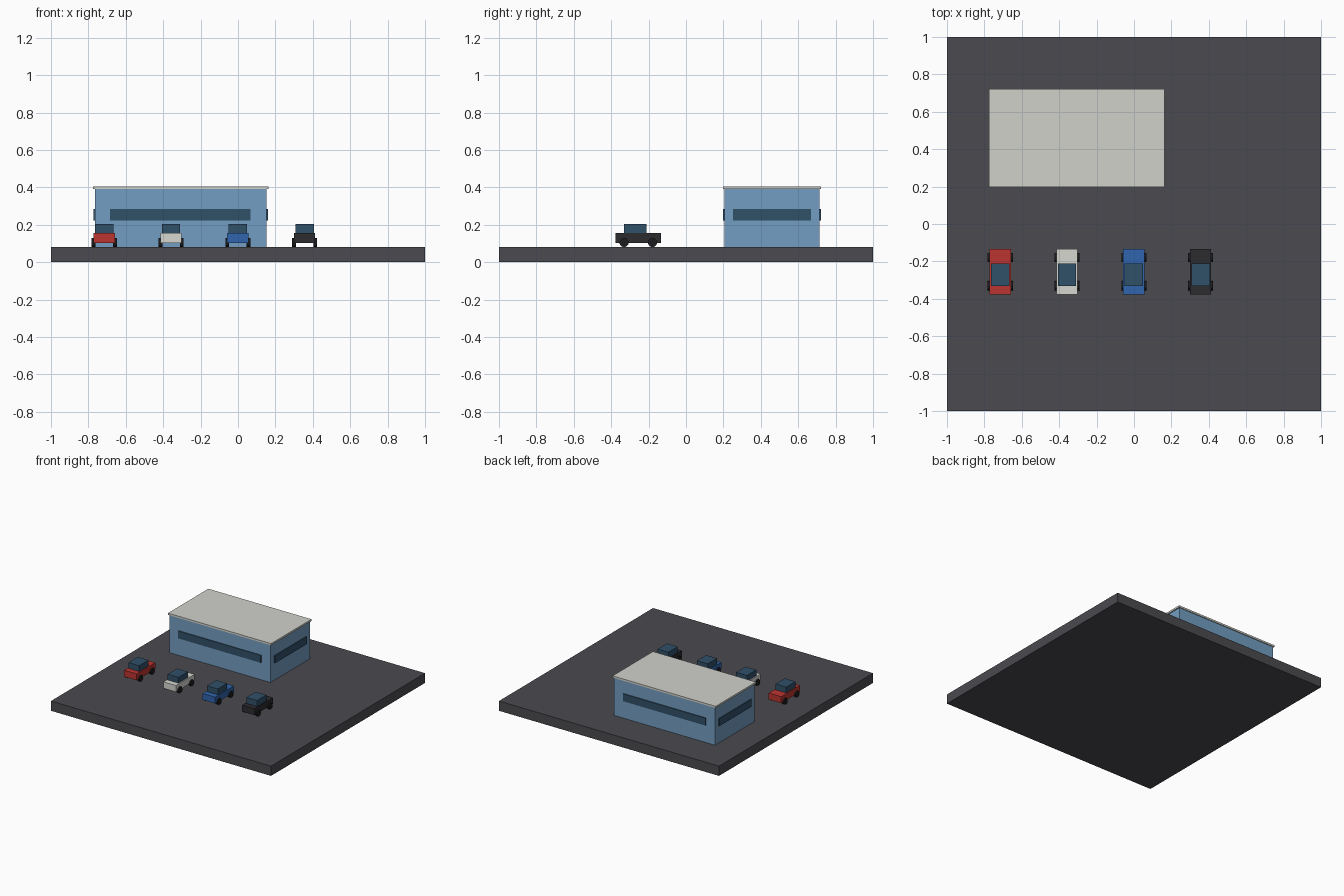
import bpy
from math import pi

if "Cube" in bpy.data.objects:
    bpy.data.objects.remove(bpy.data.objects["Cube"])


def mat(name, rgb):
    m = bpy.data.materials.new(name)
    m.diffuse_color = (*rgb, 1)
    m.use_nodes = True
    m.node_tree.nodes["Principled BSDF"].inputs["Base Color"].default_value = m.diffuse_color
    return m


ASPHALT = mat("asphalt", (0.07, 0.07, 0.08))
WALL = mat("wall_blue", (0.17, 0.34, 0.54))
GLASS = mat("glass", (0.03, 0.08, 0.14))
ROOF = mat("roof_cream", (0.64, 0.64, 0.6))
TYRE = mat("tyre", (0.012, 0.012, 0.014))


def box(name, x, y, z, material):
    """Box from (min, max) ranges on each axis."""
    bpy.ops.mesh.primitive_cube_add(size=1, location=[sum(r) / 2 for r in (x, y, z)])
    o = bpy.context.object
    o.name = name
    o.scale = [r[1] - r[0] for r in (x, y, z)]
    bpy.ops.object.transform_apply(location=False, rotation=False, scale=True)
    o.data.materials.append(material)
    return o


def wheel(name, x, y, z):
    bpy.ops.mesh.primitive_cylinder_add(vertices=12, radius=0.025, depth=0.02,
                                        location=(x, y, z), rotation=(0, pi / 2, 0))
    o = bpy.context.object
    o.name = name
    o.data.materials.append(TYRE)


# Ground slab
G = 0.08
box("lot_slab", (-1, 1), (-1, 1), (0, G), ASPHALT)

# Building: walls, overhanging roof, window strip on each side
X0, X1, Y0, Y1 = -0.765, 0.152, 0.205, 0.715
box("building_walls", (X0, X1), (Y0, Y1), (G, 0.39), WALL)
box("building_roof", (X0 - 0.01, X1 + 0.01), (Y0 - 0.007, Y1 + 0.007), (0.39, 0.405), ROOF)
for name, y in (("front", Y0), ("back", Y1)):
    box(name + "_window", (-0.684, 0.068), (y - 0.007, y + 0.007), (0.222, 0.283), GLASS)
for name, x in (("left", X0), ("right", X1)):
    box(name + "_window", (x - 0.008, x + 0.008), (0.252, 0.668), (0.222, 0.283), GLASS)

# Row of parked cars
colours = {"red": (0.5, 0.035, 0.03), "white": (0.68, 0.68, 0.64),
           "blue": (0.03, 0.13, 0.42), "black": (0.025, 0.025, 0.03)}
CY = -0.255
for i, (c, rgb) in enumerate(colours.items()):
    cx = -0.715 + 0.357 * i
    box(c + "_car_body", (cx - 0.057, cx + 0.057), (CY - 0.121, CY + 0.121),
        (0.103, 0.156), mat(c + "_paint", rgb))
    box(c + "_car_cabin", (cx - 0.049, cx + 0.049), (CY - 0.076, CY + 0.045),
        (0.156, 0.204), GLASS)
    for sx in (-1, 1):
        for sy in (-1, 1):
            wheel(c + "_car_wheel", cx + sx * 0.057, CY + sy * 0.076, G + 0.025)
